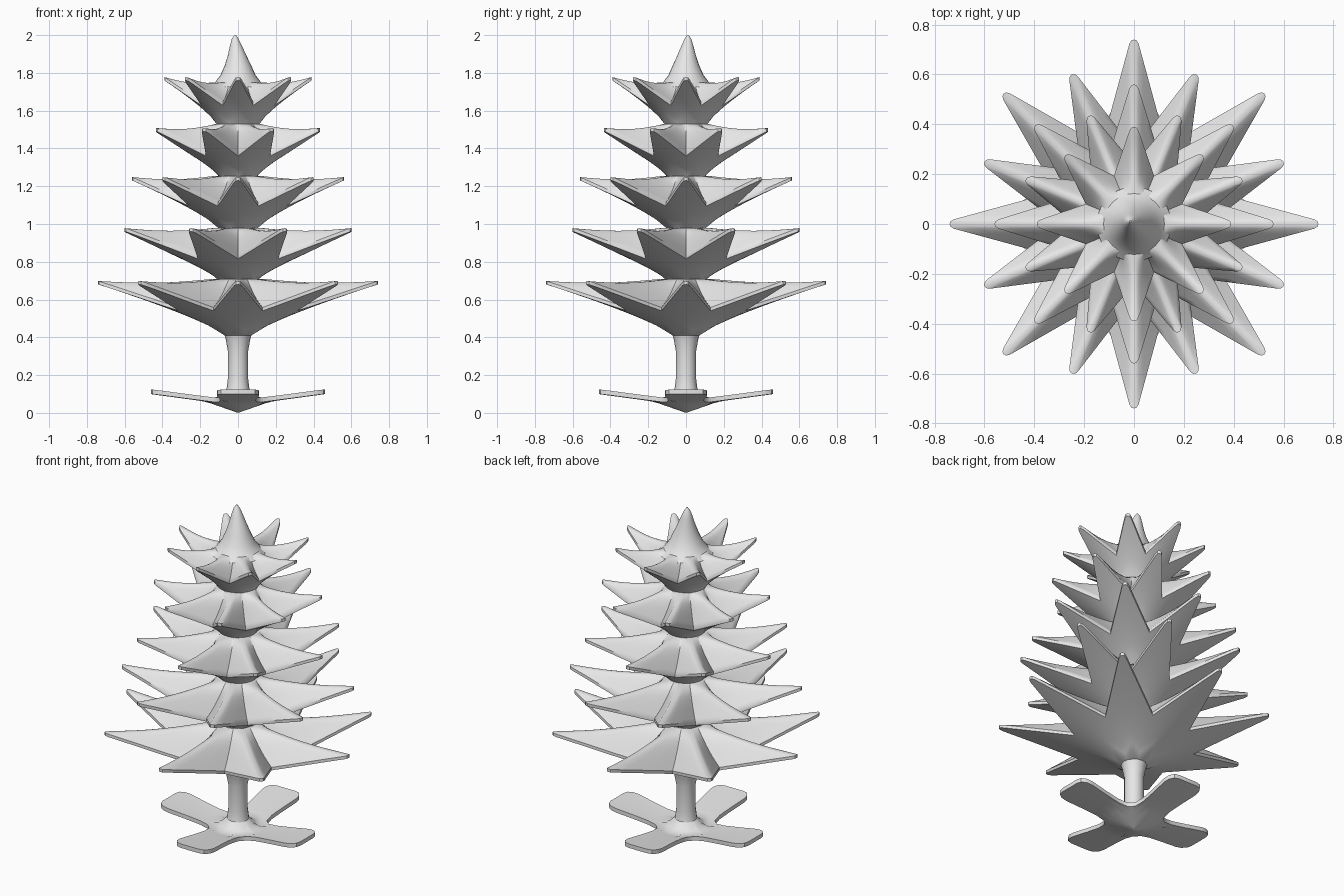
import bpy
import bmesh
import math

cube = bpy.data.objects.get("Cube")
if cube:
    bpy.data.objects.remove(cube, do_unlink=True)

grey = bpy.data.materials.new("plain grey")
grey.use_nodes = True
COLOUR = (0.8, 0.8, 0.8, 1)
grey.diffuse_color = COLOUR
grey.node_tree.nodes["Principled BSDF"].inputs["Base Color"].default_value = COLOUR


def finish(name, bm, angle):
    """Turn the bmesh into a shaded, coloured object."""
    bmesh.ops.recalc_face_normals(bm, faces=bm.faces)
    mesh = bpy.data.meshes.new(name)
    bm.to_mesh(mesh)
    bm.free()
    mesh.materials.append(grey)
    obj = bpy.data.objects.new(name, mesh)
    bpy.context.collection.objects.link(obj)
    bpy.ops.object.select_all(action="DESELECT")
    obj.select_set(True)
    bpy.context.view_layer.objects.active = obj
    bpy.ops.object.shade_smooth_by_angle(angle=math.radians(angle))
    return obj


def skin(bm, loops):
    """Bridge equal closed loops and cap both ends."""
    rows = [[bm.verts.new(p) for p in loop] for loop in loops]
    n = len(rows[0])
    for a, b in zip(rows, rows[1:]):
        for i in range(n):
            j = (i + 1) % n
            bm.faces.new((a[i], a[j], b[j], b[i]))
    bm.faces.new(rows[0])
    bm.faces.new(rows[-1])


def star(name, arms, phase, half, r_under, r_over, under, over, rings=8):
    """Star-shaped shell; half is one arm's outline from tip to valley."""
    arm = [(x, -y) for x, y in reversed(half[1:-1])] + half
    n = len(arm) * arms
    outline, spokes = [], []
    for k in range(arms):
        turn = phase + math.tau * k / arms
        c, s = math.cos(turn), math.sin(turn)
        for i, (x, y) in enumerate(arm):
            outline.append((x * c - y * s, x * s + y * c))
            a = turn + (i - len(half) + 2) * math.tau / n
            spokes.append((math.cos(a), math.sin(a)))

    def ring(r, t, height):
        loop = []
        for (ox, oy), (sx, sy) in zip(outline, spokes):
            x, y = r * sx + (ox - r * sx) * t, r * sy + (oy - r * sy) * t
            loop.append((x, y, height(math.hypot(x, y), t, math.hypot(ox, oy))))
        return loop

    steps = [i / rings for i in range(rings + 1)]
    loops = [ring(r_under, t, under) for t in steps]
    loops += [ring(r_over, t, over) for t in reversed(steps)]
    bm = bmesh.new()
    skin(bm, loops)
    return finish(name, bm, 40)


def lathe(name, profile, sides=24, lean=(0, 0)):
    """Round part from (radius, height, lean amount) rows."""
    bm = bmesh.new()
    skin(bm, [[(r * math.cos(math.tau * i / sides) + lean[0] * f,
                r * math.sin(math.tau * i / sides) + lean[1] * f, z)
               for i in range(sides)] for r, z, f in profile])
    return finish(name, bm, 50)


def branch_tier(name, phase, tip, valley, neck, low, tip_z, collar, collar_z):
    """Eight upswept points over a bowl-shaped underside."""
    vx = valley * math.cos(math.pi / 8)
    vy = valley * math.sin(math.pi / 8)
    half = [(tip, 0), (tip - 0.004, 0.011), (tip - 0.018, 0.019)]
    sx, sy = half[-1]
    half += [(sx + (vx - sx) * i / 5, sy + (vy - sy) * i / 5) for i in range(1, 6)]

    def under(r, t, rim):
        s = max(0, (r - neck) / (tip - neck))
        return low + (tip_z - 0.02 - low) * s ** 0.8

    def over(r, t, rim):
        edge = under(rim, 1, rim) + 0.018
        sag = 0.015 * math.sin(math.pi * t)
        return collar_z + (edge - collar_z) * t - sag

    return star(name, 8, phase, half, neck, collar, under, over)


# Splayed four-arm foot
foot_half = [(0.46, 0), (0.46, 0.06), (0.452, 0.09), (0.425, 0.108), (0.39, 0.112),
             (0.28, 0.1), (0.19, 0.093), (0.135, 0.1), (0.115, 0.115)]


def foot_under(r, t, rim):
    return 0.35 * r if r < 0.17 else 0.06 + 0.135 * (r - 0.17)


def foot_over(r, t, rim):
    mound = 0.075 * max(0, 1 - (r - 0.05) / 0.12) ** 2
    return max(foot_under(r, t, rim) + 0.024, 0.06) + mound


star("foot", 4, 0, foot_half, 0.005, 0.05, foot_under, foot_over, 10)

# Trunk flaring at both ends
lathe("trunk", [(0.07, 0.09, 0), (0.06, 0.13, 0), (0.054, 0.18, 0), (0.054, 0.33, 0),
                (0.065, 0.39, 0), (0.08, 0.44, 0)], 16)

# Branch tiers, alternate ones turned half a step
tiers = [
    (0.74, 0.34, 0.07, 0.41, 0.70, 0.125, 0.71),
    (0.65, 0.30, 0.10, 0.70, 0.98, 0.12, 0.98),
    (0.56, 0.28, 0.10, 0.975, 1.25, 0.12, 1.255),
    (0.47, 0.24, 0.10, 1.25, 1.51, 0.12, 1.53),
    (0.39, 0.21, 0.11, 1.525, 1.78, 0.12, 1.75),
]
for i, tier in enumerate(tiers):
    branch_tier("branch_tier_%d" % (i + 1), (i % 2) * math.pi / 8, *tier)

# Pointed crown
lathe("crown_spire", [(0.15, 1.725, 0), (0.12, 1.752, 0), (0.092, 1.79, 0),
                      (0.07, 1.84, 0), (0.05, 1.89, 0.3), (0.033, 1.94, 0.7),
                      (0.018, 1.98, 1), (0.004, 2.0, 1)], 24, (-0.015, 0.01))
